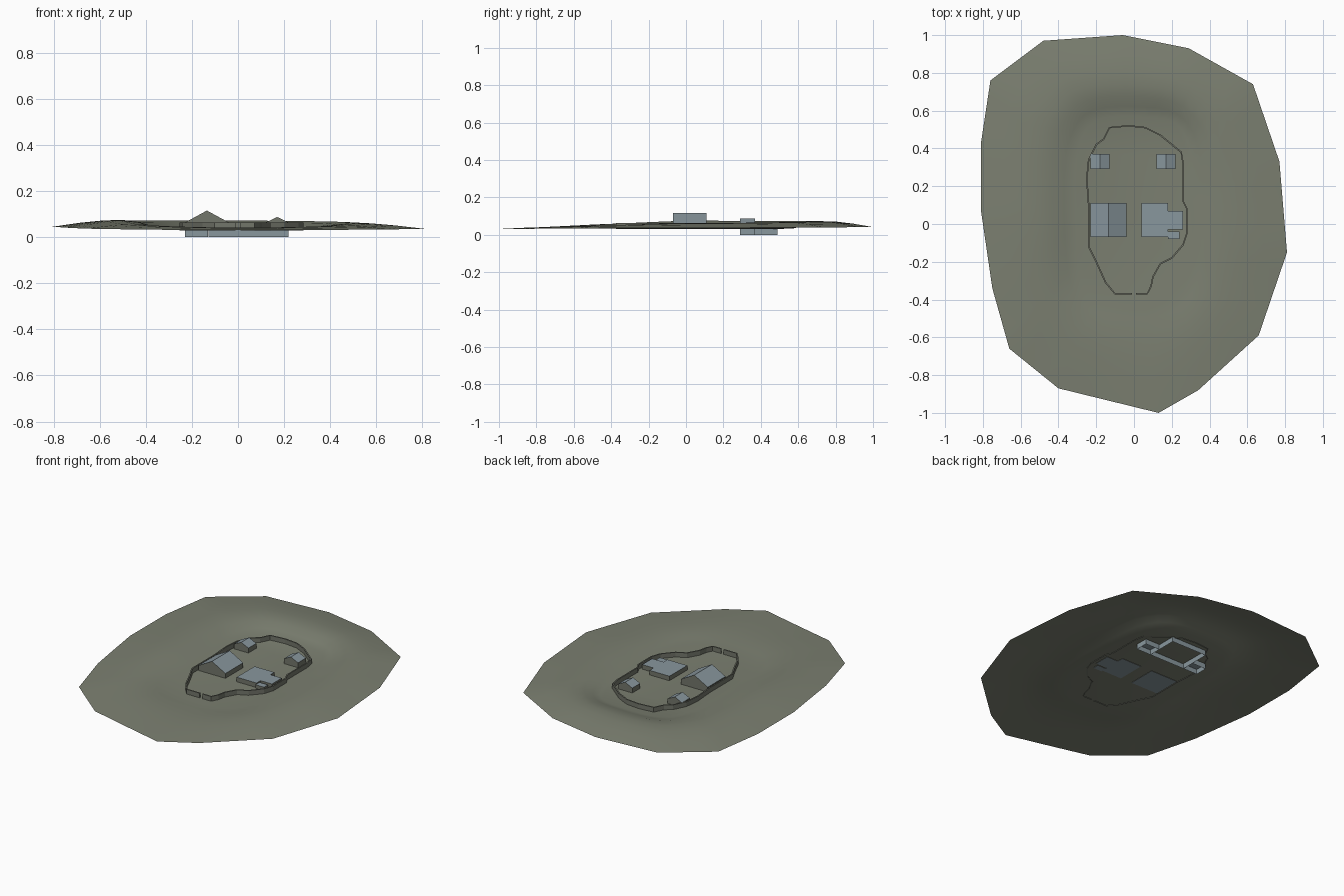
import bpy, bmesh, math
from mathutils import Vector

cube = bpy.data.objects.get("Cube")
if cube:
    bpy.data.objects.remove(cube)


def material(name, rgb):
    m = bpy.data.materials.new(name)
    m.use_nodes = True
    m.diffuse_color = (*rgb, 1)
    m.node_tree.nodes["Principled BSDF"].inputs["Base Color"].default_value = (*rgb, 1)
    return m


GRASS = material("grey_green_ground", (0.20, 0.215, 0.165))
STONE = material("wall_stone", (0.17, 0.18, 0.145))
SLATE = material("blue_grey_slate", (0.25, 0.31, 0.34))
GROUND = 0.033


def finish(name, bm, mats, normals=True):
    if normals:
        bmesh.ops.recalc_face_normals(bm, faces=bm.faces)
    me = bpy.data.meshes.new(name)
    bm.to_mesh(me)
    bm.free()
    for m in mats:
        me.materials.append(m)
    ob = bpy.data.objects.new(name, me)
    bpy.context.collection.objects.link(ob)
    return ob


# Ground: a level hollow ringed by low hills, falling to a faceted outline
outline = [(0.81, -0.15), (0.77, 0.33), (0.63, 0.74), (0.29, 0.93), (-0.06, 1),
           (-0.48, 0.97), (-0.76, 0.76), (-0.81, 0.43), (-0.81, 0.07),
           (-0.75, -0.34), (-0.66, -0.66), (-0.40, -0.87), (0.13, -1),
           (0.34, -0.88), (0.66, -0.59)]
centre = Vector((0, 0.07))
rim = []
STEPS = 4
for i, p in enumerate(outline):
    a, b = Vector(p), Vector(outline[(i + 1) % len(outline)])
    rim += [a.lerp(b, k / STEPS) for k in range(STEPS)]


def by_side(d, left, right, back, front):
    """Blend four side heights according to direction."""
    x = left if d.x < 0 else right
    y = back if d.y > 0 else front
    return x * d.x ** 2 + y * d.y ** 2


bm = bmesh.new()
rings = []
for f, w in [(0, 0), (0.12, 0.35), (0.25, 0.8), (0.4, 1), (0.55, 0.93), (0.75, 0.6), (1, 0)]:
    ring = []
    for p in rim:
        d = (p - centre).normalized()
        reach = ((abs(d.x) / 0.31) ** 4 + (abs(d.y) / 0.5) ** 4) ** -0.25
        q = (centre + d * reach).lerp(p, f)
        ridge = by_side(d, 0.075, 0.062, 0.072, 0.042)
        edge = by_side(d, 0.045, 0.037, 0.041, 0.031)
        low = GROUND if f < 0.4 else edge
        ring.append(bm.verts.new((q.x, q.y, low + (ridge - low) * w)))
    rings.append(ring)
n = len(rim)
for r, s in zip(rings, rings[1:]):
    for i in range(n):
        j = (i + 1) % n
        bm.faces.new((r[i], s[i], s[j], r[j]))
bm.faces.new(rings[0])
for f in bm.faces:
    f.smooth = True
finish("ground", bm, [GRASS], False)

# Enclosing wall with a narrow gate at the front
path = [(-0.01, -0.37), (-0.10, -0.37), (-0.15, -0.31), (-0.20, -0.20),
        (-0.24, -0.12), (-0.24, 0.10), (-0.25, 0.24), (-0.24, 0.34),
        (-0.20, 0.42), (-0.16, 0.45), (-0.13, 0.51), (-0.03, 0.52),
        (0.06, 0.51), (0.14, 0.47), (0.25, 0.38), (0.26, 0.32), (0.26, 0.12),
        (0.28, 0.08), (0.28, -0.05), (0.26, -0.11), (0.20, -0.18),
        (0.14, -0.21), (0.10, -0.28), (0.09, -0.33), (0.07, -0.37), (0.01, -0.37)]
bm = bmesh.new()
sections = []
for i, p in enumerate(path):
    t = Vector(path[min(i + 1, len(path) - 1)]) - Vector(path[max(i - 1, 0)])
    side = Vector((-t.y, t.x)).normalized() * 0.004
    a, b = Vector(p) + side, Vector(p) - side
    sections.append([bm.verts.new((q.x, q.y, z)) for q, z in
                     ((a, 0.03), (a, 0.063), (b, 0.063), (b, 0.03))])
for s, t in zip(sections, sections[1:]):
    for k in range(4):
        m = (k + 1) % 4
        bm.faces.new((s[k], s[m], t[m], t[k]))
bm.faces.new(sections[0])
bm.faces.new(sections[-1])
finish("enclosing_wall", bm, [STONE])


# Buildings: an end profile extruded front to back, slate on upward faces
def building(name, x0, x1, y0, y1, eave, ridge=None, base=0.031):
    profile = [(x0, base), (x1, base), (x1, eave), (x0, eave)]
    if ridge:
        profile.insert(3, ((x0 + x1) / 2, ridge))
    bm = bmesh.new()
    front = bm.faces.new([bm.verts.new((x, y0, z)) for x, z in profile])
    ext = bmesh.ops.extrude_face_region(bm, geom=[front], use_keep_orig=True)
    moved = [v for v in ext["geom"] if isinstance(v, bmesh.types.BMVert)]
    bmesh.ops.translate(bm, verts=moved, vec=(0, y1 - y0, 0))
    bmesh.ops.recalc_face_normals(bm, faces=bm.faces)
    for f in bm.faces:
        f.material_index = 1 if abs(f.normal.z) > 0.1 else 0
    finish(name, bm, [STONE, SLATE])


building("gabled_house", -0.23, -0.04, -0.07, 0.11, 0.064, 0.116)
building("flat_house", 0.04, 0.18, -0.07, 0.11, 0.062)
building("flat_house_wing", 0.18, 0.26, -0.03, 0.07, 0.062)
building("flat_house_porch", 0.18, 0.24, -0.08, -0.04, 0.055)
building("right_hut", -0.23, -0.13, 0.29, 0.37, 0.064, 0.088)
building("left_hut", 0.12, 0.22, 0.29, 0.37, 0.064, 0.088)


# Sunken foundations: open wall rings below the ground
def foundation(name, x0, x1, y0, y1):
    corners = [(x0, y0), (x1, y0), (x1, y1), (x0, y1)]
    bm = bmesh.new()
    low, high = [[bm.verts.new((x, y, z)) for x, y in corners] for z in (0, 0.031)]
    for i in range(4):
        j = (i + 1) % 4
        bm.faces.new((low[i], low[j], high[j], high[i]))
    finish(name, bm, [SLATE])


foundation("hall_foundation", -0.129, 0.119, 0.29, 0.49)
foundation("right_hut_foundation", -0.23, -0.13, 0.29, 0.37)
foundation("left_hut_foundation", 0.12, 0.22, 0.29, 0.37)
